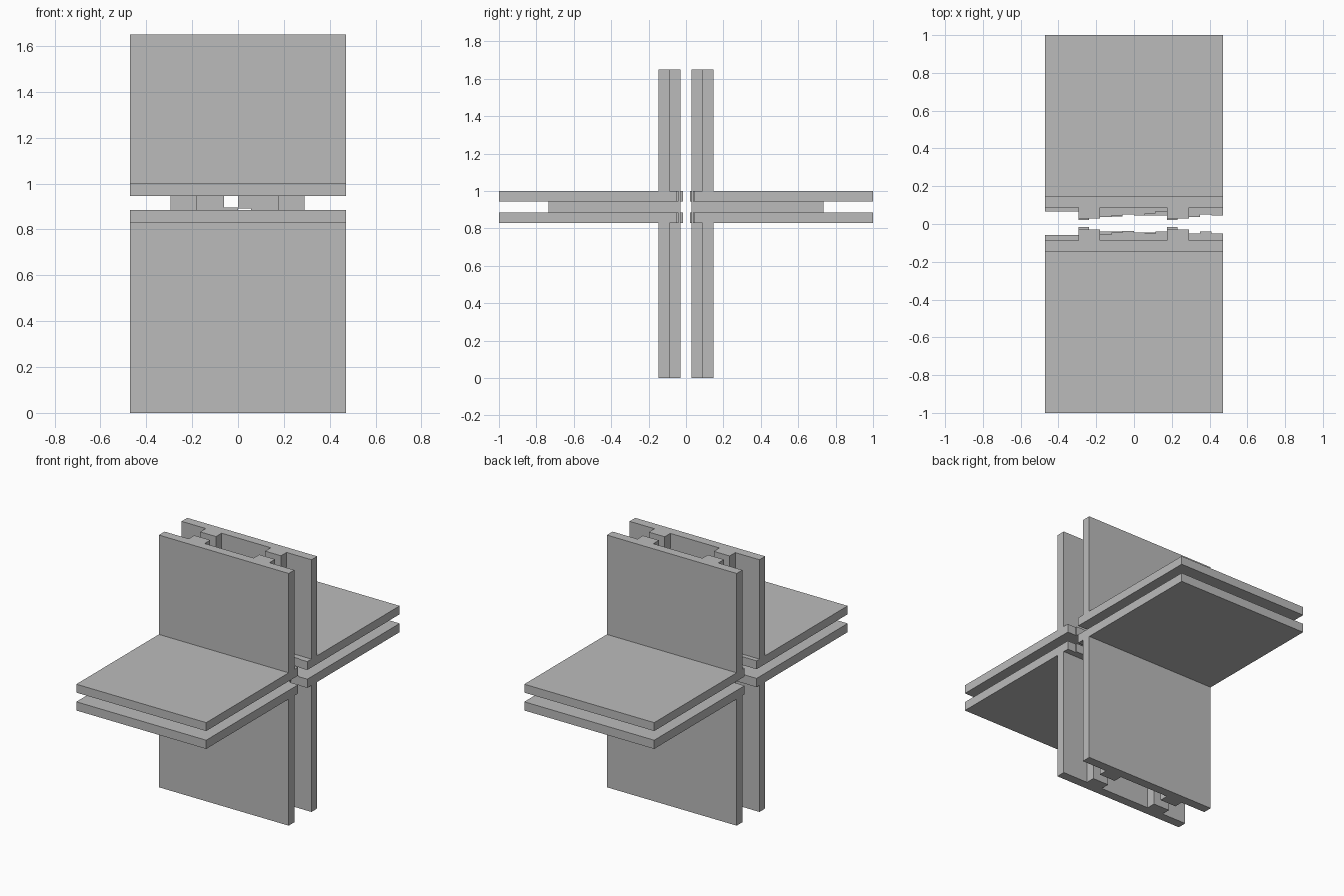
import bpy
import bmesh

old = bpy.data.objects.get("Cube")
if old:
    bpy.data.objects.remove(old, do_unlink=True)

grey = bpy.data.materials.new("plain grey")
grey.use_nodes = True
colour = (0.5, 0.5, 0.5, 1)
grey.diffuse_color = colour
grey.node_tree.nodes["Principled BSDF"].inputs["Base Color"].default_value = colour

HALF = 0.47                         # half width of every panel
UPPER, LOWER = (0.945, 1.0), (0.828, 0.885)
RIBS = ((-0.295, -0.18), (0.175, 0.29))


def prism(name, outline, z0, z1):
    """Extrude a plan outline between two heights."""
    bm = bmesh.new()
    face = bm.faces.new([bm.verts.new((x, y, z0)) for x, y in outline])
    up = bmesh.ops.extrude_face_region(bm, geom=[face])["geom"]
    for v in up:
        if isinstance(v, bmesh.types.BMVert):
            v.co.z = z1
    bmesh.ops.recalc_face_normals(bm, faces=bm.faces)
    mesh = bpy.data.meshes.new(name)
    bm.to_mesh(mesh)
    bm.free()
    mesh.materials.append(grey)
    obj = bpy.data.objects.new(name, mesh)
    bpy.context.collection.objects.link(obj)
    return obj


def box(name, x, y, z):
    return prism(name, [(x[0], y[0]), (x[1], y[0]), (x[1], y[1]), (x[0], y[1])], *z)


def shelf_outline(side, steps):
    """Rectangle whose inner edge is cut into steps (start x, inset)."""
    ends = [s[0] for s in steps[1:]] + [HALF]
    points = [(HALF, side), (-HALF, side)]
    for (x, inset), end in zip(steps, ends):
        points += [(x, side * inset), (end, side * inset)]
    return points


def wall_outline(side):
    """Panel with two ribs on its inner face."""
    points = [(HALF, side * 0.147), (-HALF, side * 0.147), (-HALF, side * 0.088)]
    for a, b in RIBS:
        points += [(a, side * 0.088), (a, side * 0.03),
                   (b, side * 0.03), (b, side * 0.088)]
    return points + [(HALF, side * 0.088)]


front_steps = [(-HALF, 0.058), (-0.295, 0.016), (-0.237, 0.03), (-0.18, 0.055),
               (-0.12, 0.045), (-0.06, 0.037), (0, 0.046), (0.057, 0.05),
               (0.115, 0.04), (0.175, 0.016), (0.23, 0.03), (0.29, 0.05),
               (0.35, 0.04), (0.41, 0.05)]
back_steps = [(-HALF, 0.065), (-0.295, 0.022), (-0.237, 0.03), (-0.18, 0.036),
              (-0.12, 0.044), (-0.06, 0.05), (0, 0.044), (0.057, 0.055),
              (0.115, 0.065), (0.175, 0.022), (0.23, 0.03), (0.29, 0.038),
              (0.35, 0.05), (0.41, 0.045)]

for label, side, steps in (("front", -1, front_steps), ("back", 1, back_steps)):
    # Horizontal panels with stepped inner edges
    outline = shelf_outline(side, steps)
    prism(label + "_upper_shelf", outline, *UPPER)
    prism(label + "_lower_shelf", outline, *LOWER)
    # Upright ribbed panels
    prism(label + "_upper_wall", wall_outline(side), UPPER[1], 1.65)
    prism(label + "_lower_wall", wall_outline(side), 0, LOWER[0])
    # Long ribs between the shelves
    gap = (LOWER[1], UPPER[0])
    for i, x in enumerate(RIBS):
        box(f"{label}_spacer_rib_{i + 1}", x, (side * 0.03, side * 0.735), gap)
    # Short teeth between the ribs
    box(label + "_right_teeth", (-0.18, -0.06), (side * 0.04, side * 0.088), gap)
    box(label + "_left_teeth", (0.057, 0.175), (side * 0.045, side * 0.088), gap)
    box(label + "_centre_tooth", (0, 0.057), (side * 0.05, side * 0.088), (0.892, gap[1]))
    box(label + "_low_tooth", (-0.06, 0), (side * 0.05, side * 0.088), (gap[0], 0.895))
